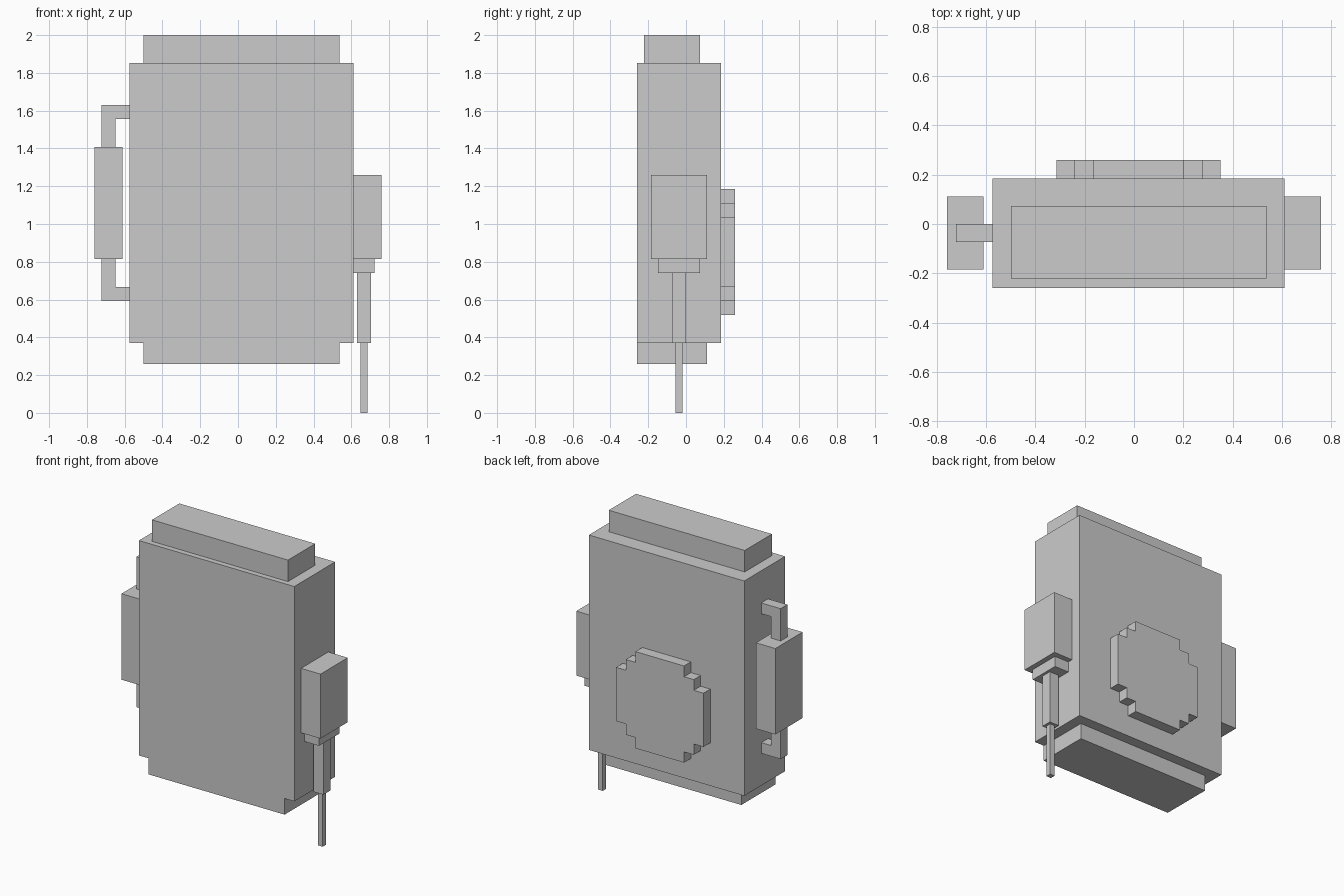
import bpy
import bmesh
from mathutils import Vector

if "Cube" in bpy.data.objects:
    bpy.data.objects.remove(bpy.data.objects["Cube"])

U = 1 / 27   # the model sits on a regular grid of this unit


def prism(name, profile, y0, y1):
    """Extrude an (x, z) outline from y0 to y1, all in grid units."""
    bm = bmesh.new()
    face = bm.faces.new([bm.verts.new((x * U, y0 * U, z * U)) for x, z in profile])
    ext = bmesh.ops.extrude_face_region(bm, geom=[face])
    moved = [v for v in ext["geom"] if isinstance(v, bmesh.types.BMVert)]
    bmesh.ops.translate(bm, verts=moved, vec=Vector((0, (y1 - y0) * U, 0)))
    bmesh.ops.recalc_face_normals(bm, faces=bm.faces)
    mesh = bpy.data.meshes.new(name)
    bm.to_mesh(mesh)
    bm.free()
    obj = bpy.data.objects.new(name, mesh)
    bpy.context.collection.objects.link(obj)
    return obj


def box(name, x, y, z):
    x0, x1 = x
    z0, z1 = z
    return prism(name, [(x0, z0), (x1, z0), (x1, z1), (x0, z1)], *y)


# Main case with its top cap and base
box("main_case", (-15.5, 16.5), (-7, 5), (10, 50))
box("top_cap", (-13.5, 14.5), (-6, 2), (50, 54))
box("base", (-13.5, 14.5), (-7, 3), (7, 10))

# Stepped round plate on the back: one quadrant mirrored to all four
quad = [(9, 5), (7, 5), (7, 7), (5, 7), (5, 9)]
half = quad + [(-a, b) for a, b in reversed(quad)]
outline = half + [(-a, -b) for a, b in half]
prism("back_plate", [(0.5 + a, 23 + b) for a, b in outline], 5, 7)

# Left handle: grip and two L-shaped brackets mirrored about its middle
box("handle_grip", (-20.5, -16.5), (-5, 3), (22, 38))
bracket = [(-19.5, 8), (-17.5, 8), (-17.5, 12), (-15.5, 12), (-15.5, 14), (-19.5, 14)]
for name, s in (("upper_bracket", 1), ("lower_bracket", -1)):
    prism(name, [(x, 30 + s * z) for x, z in bracket], -2, 0)

# Right side: holder block, collar, rod and thin tip
box("side_block", (16.5, 20.5), (-5, 3), (22, 34))
box("side_collar", (16.5, 19.5), (-4, 2), (20, 22))
box("rod", (17, 19), (-2, 0), (10, 20))
box("rod_tip", (17.5, 18.5), (-1.5, -0.5), (0, 10))
